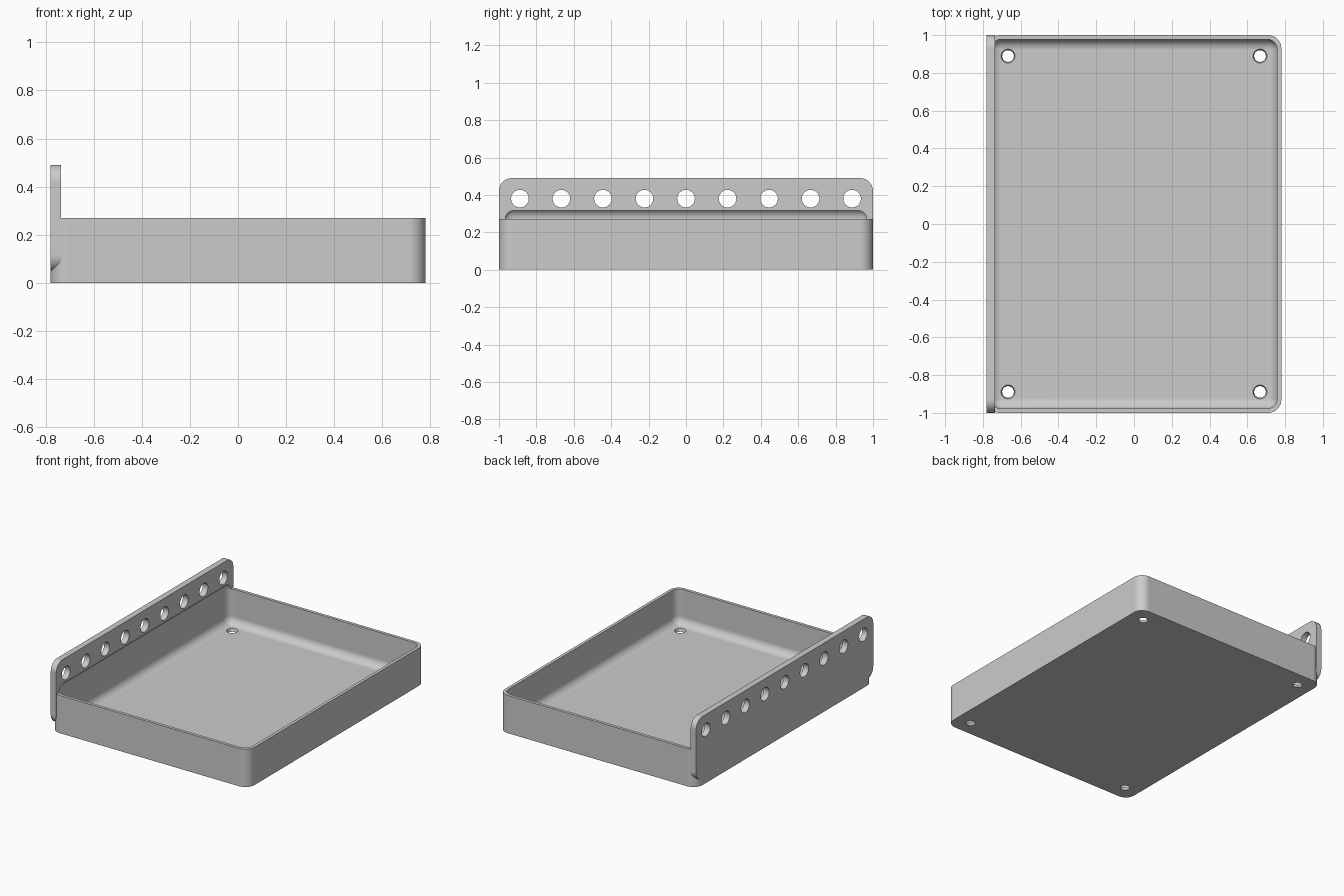
import bpy
import bmesh
from math import radians
from mathutils import Matrix, Vector

cube = bpy.data.objects.get("Cube")
if cube:
    bpy.data.objects.remove(cube, do_unlink=True)

HALF_X, HALF_Y = 0.78, 1.0
TRAY_H, WALL, CORNER, FILLET = 0.27, 0.022, 0.07, 0.055
PLATE_T, PLATE_LOW, PLATE_TOP = 0.043, 0.045, 0.49

grey = bpy.data.materials.new("plain_grey")
grey.use_nodes = True
grey.diffuse_color = (0.6, 0.6, 0.6, 1)
grey.node_tree.nodes["Principled BSDF"].inputs["Base Color"].default_value = (0.6, 0.6, 0.6, 1)


def make_object(name, bm):
    bmesh.ops.recalc_face_normals(bm, faces=bm.faces[:])
    mesh = bpy.data.meshes.new(name)
    bm.to_mesh(mesh)
    bm.free()
    mesh.materials.append(grey)
    obj = bpy.data.objects.new(name, mesh)
    bpy.context.collection.objects.link(obj)
    return obj


def rounded_box(name, low, high, radius, axes):
    """Box whose edges parallel to the given axes are rounded."""
    low, high = Vector(low), Vector(high)
    bm = bmesh.new()
    bmesh.ops.create_cube(bm, size=1)
    bmesh.ops.scale(bm, vec=high - low, verts=bm.verts[:])
    bmesh.ops.translate(bm, vec=(low + high) / 2, verts=bm.verts[:])
    edges = []
    for e in bm.edges:
        d = e.verts[1].co - e.verts[0].co
        if any(abs(d[a]) > 0.001 for a in axes):
            edges.append(e)
    bmesh.ops.bevel(bm, geom=edges, offset=radius, offset_type='OFFSET',
                    segments=10, profile=0.5, affect='EDGES')
    return make_object(name, bm)


def hole_cutter(name, centres, r_low, r_high, depth, turn):
    bm = bmesh.new()
    for c in centres:
        bmesh.ops.create_cone(bm, cap_ends=True, segments=40, radius1=r_low, radius2=r_high,
                              depth=depth, matrix=Matrix.Translation(c) @ turn)
    return make_object(name, bm)


def cut(obj, cutter):
    cutter.hide_render = True
    mod = obj.modifiers.new("cut", 'BOOLEAN')
    mod.operation = 'DIFFERENCE'
    mod.solver = 'EXACT'
    mod.object = cutter
    activate(obj)
    bpy.ops.object.modifier_apply(modifier=mod.name)


def activate(obj):
    bpy.ops.object.select_all(action='DESELECT')
    obj.select_set(True)
    bpy.context.view_layer.objects.active = obj


# Tray body and upright hanging plate
tray = rounded_box("tray", (-HALF_X, -HALF_Y, 0), (HALF_X, HALF_Y, TRAY_H), CORNER, [2])
plate = rounded_box("hanging_plate", (-HALF_X, -HALF_Y, PLATE_LOW),
                    (-HALF_X + PLATE_T, HALF_Y, PLATE_TOP), CORNER, [0])

# Rounded cavity hollows the tray and scoops the plate above the rim
cavity = rounded_box("cavity_cutter", (-HALF_X + WALL, -HALF_Y + WALL, WALL),
                     (HALF_X - WALL, HALF_Y - WALL, 0.328), FILLET, [0, 1, 2])

# Tapered drain holes in the floor corners
drains = hole_cutter("drain_cutter",
                     [(sx * 0.667, sy * 0.889, 0.015) for sx in (-1, 1) for sy in (-1, 1)],
                     0.028, 0.042, 0.05, Matrix.Identity(4))

# Row of nine holes along the plate
row = hole_cutter("row_cutter",
                  [(-HALF_X + PLATE_T / 2, i * 0.222, 0.38) for i in range(-4, 5)],
                  0.047, 0.047, 0.2, Matrix.Rotation(radians(90), 4, 'Y'))

cut(tray, cavity)
cut(tray, drains)
cut(plate, cavity)
cut(plate, row)
for helper in (cavity, drains, row):
    bpy.data.objects.remove(helper, do_unlink=True)

# Smooth rounded surfaces, crisp edges, flat large faces
for obj in (tray, plate):
    activate(obj)
    bpy.ops.object.shade_smooth_by_angle(angle=radians(30))
    weighted = obj.modifiers.new("flat_faces", 'WEIGHTED_NORMAL')
    weighted.keep_sharp = True
